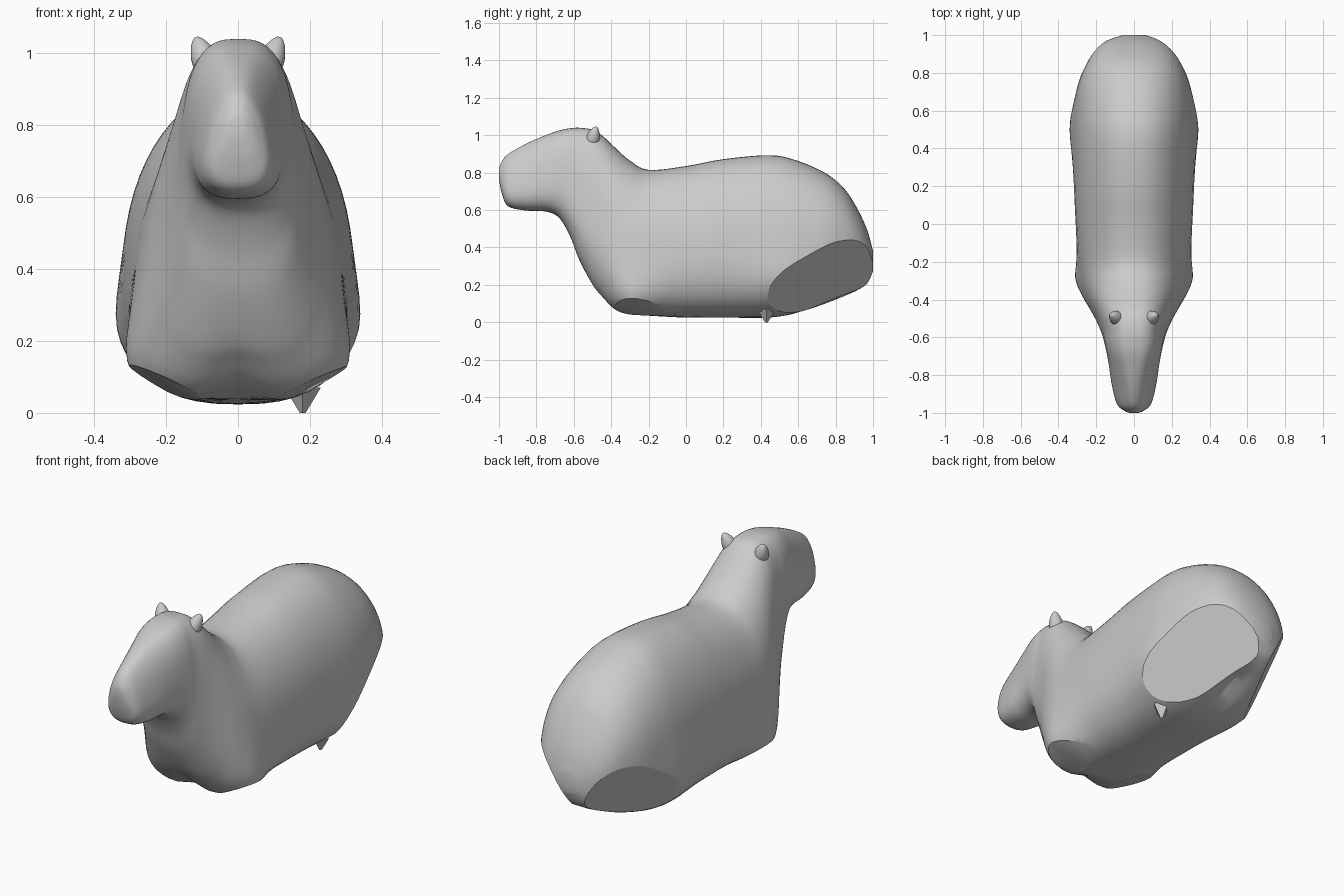
import bpy, bmesh
from math import sin, cos, pi, exp, radians
from mathutils import Vector, Matrix

if "Cube" in bpy.data.objects:
    bpy.data.objects.remove(bpy.data.objects["Cube"])

# Body sections: y, bottom z, top z, half width, taper towards the top, roundness
SECTIONS = [
    (-1.0, .765, .825, .025, .1, 2.1), (-.985, .69, .86, .055, .25, 2.2),
    (-.95, .62, .9, .085, .3, 2.3), (-.85, .597, .957, .11, .28, 2.4),
    (-.75, .592, 1.0, .128, .18, 2.6), (-.68, .56, 1.025, .143, .12, 2.8),
    (-.62, .46, 1.037, .157, .1, 2.9), (-.57, .33, 1.04, .17, .14, 3.0),
    (-.5, .195, 1.03, .197, .19, 3.0), (-.45, .13, 1.0, .22, .22, 2.8),
    (-.38, .065, .935, .252, .22, 2.5), (-.3, .04, .865, .275, .19, 2.3),
    (-.2, .035, .815, .288, .13, 2.2), (0, .025, .835, .303, .12, 2.2),
    (.2, .025, .872, .312, .12, 2.2), (.45, .025, .893, .318, .12, 2.2),
    (.6, .045, .862, .313, .1, 2.2), (.75, .09, .795, .29, .08, 2.2),
    (.85, .13, .71, .25, .05, 2.2), (.92, .165, .6, .205, .03, 2.2),
    (.97, .205, .49, .145, 0, 2.1), (1.0, .27, .38, .06, 0, 2.0)]
SIDES, STEPS = 56, 5


def spline(a, b, c, d, t):
    return [.5 * (2*q + (r-p)*t + (2*p-5*q+4*r-s)*t*t + (3*q-p-3*r+s)*t**3)
            for p, q, r, s in zip(a, b, c, d)]


def power(v, e):
    return (1 if v >= 0 else -1) * abs(v) ** e


def ring(bm, y, bottom, top, width, taper, roundness):
    mid, half = (bottom + top) / 2, (top - bottom) / 2
    under = 2.6 + 1.4 * exp(-((y + .28) / .15) ** 2)
    verts = []
    for i in range(SIDES):
        a = 2 * pi * i / SIDES
        e = 2 / (roundness if sin(a) > 0 else under)
        h = power(sin(a), e)
        x = width * power(cos(a), e) * (1 - taper * h)
        z = mid + half * h
        # Swelling of the haunches and shoulders
        k = .027 * exp(-((y-.52)/.17)**2 - ((z-.2)/.16)**2)
        k += .02 * exp(-((y+.28)/.12)**2 - ((z-.12)/.12)**2)
        x += k * max(-1, min(1, x / .15))
        # Hollows between the front feet and between the haunches
        if h < 0:
            z += .03 * exp(-(x/.06)**2 - ((y+.4)/.1)**2)
            z += .04 * exp(-(x/.07)**2 - ((y-.75)/.15)**2)
        verts.append(bm.verts.new((x, y, z)))
    return verts


def finish(bm, name):
    bmesh.ops.recalc_face_normals(bm, faces=bm.faces)
    mesh = bpy.data.meshes.new(name)
    bm.to_mesh(mesh)
    bm.free()
    ob = bpy.data.objects.new(name, mesh)
    bpy.context.collection.objects.link(ob)
    bpy.ops.object.select_all(action='DESELECT')
    ob.select_set(True)
    bpy.context.view_layer.objects.active = ob
    bpy.ops.object.shade_smooth_by_angle(angle=radians(25))
    return ob


# Head, neck and body as one smooth loft
bm = bmesh.new()
rings, last = [], len(SECTIONS) - 1
for i in range(last):
    quad = [SECTIONS[max(0, min(last, i + j))] for j in (-1, 0, 1, 2)]
    for s in range(STEPS):
        rings.append(ring(bm, *spline(*quad, s / STEPS)))
rings.append(ring(bm, *SECTIONS[-1]))
for a, b in zip(rings, rings[1:]):
    for i in range(SIDES):
        j = (i + 1) % SIDES
        bm.faces.new((a[i], a[j], b[j], b[i]))
bm.faces.new(rings[0])
bm.faces.new(rings[-1])

# Flat cuts where the legs would join: plane normal and offset
CUTS = [((.71, .46, -.53), .335), ((-.8, .44, -.41), .405),
        ((.42, -.08, -.9), .034), ((-.42, -.12, -.9), .042)]
for normal, offset in CUTS:
    n = Vector(normal)
    res = bmesh.ops.bisect_plane(
        bm, geom=bm.verts[:] + bm.edges[:] + bm.faces[:], dist=1e-5,
        plane_co=n * offset / n.length_squared, plane_no=n, clear_outer=True)
    edges = [g for g in res['geom_cut'] if isinstance(g, bmesh.types.BMEdge)]
    bmesh.ops.holes_fill(bm, edges=edges, sides=0)

# Tip of the right hind stump
tip = bmesh.ops.create_cone(bm, segments=4, radius1=.008, radius2=.05, depth=.07)
bmesh.ops.translate(bm, verts=tip['verts'], vec=(.18, .43, .035))
finish(bm, "body")

# Small rounded ears
for side, name in ((-1, "left_ear"), (1, "right_ear")):
    bm = bmesh.new()
    bmesh.ops.create_uvsphere(bm, u_segments=20, v_segments=12, radius=1)
    for v in bm.verts:
        v.co.x *= .036 * (1 - .3 * v.co.z)
        v.co.y *= .036 * (1 - .35 * v.co.z)
        v.co.z *= .06
    bm.transform(Matrix.Translation((side * .096, -.495, .992))
                 @ Matrix.Rotation(side * radians(22), 4, 'Y')
                 @ Matrix.Rotation(radians(-15), 4, 'X'))
    finish(bm, name)
